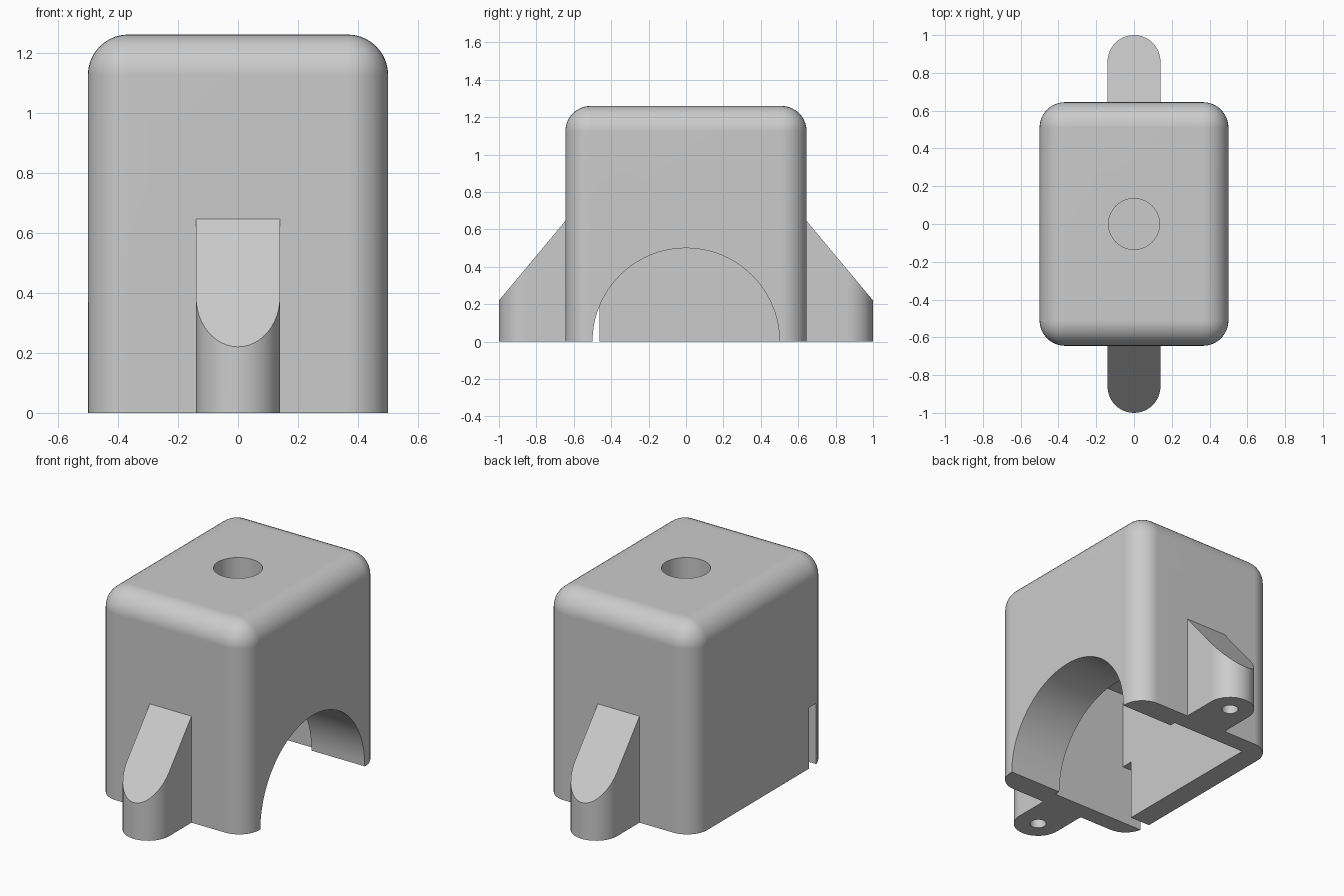
import bpy, bmesh, math
from mathutils import Matrix, Vector

default = bpy.data.objects.get("Cube")
if default:
    bpy.data.objects.remove(default, do_unlink=True)

grey = bpy.data.materials.new("plain_grey")
grey.use_nodes = True
grey.diffuse_color = (0.6, 0.6, 0.6, 1)
grey.node_tree.nodes["Principled BSDF"].inputs["Base Color"].default_value = (0.6, 0.6, 0.6, 1)

HALF_X, HALF_Y, HEIGHT = 0.5, 0.645, 1.26
FILLET, LUG_R = 0.135, 0.14


def make(name, bm):
    bmesh.ops.recalc_face_normals(bm, faces=bm.faces[:])
    mesh = bpy.data.meshes.new(name)
    bm.to_mesh(mesh)
    bm.free()
    mesh.materials.append(grey)
    obj = bpy.data.objects.new(name, mesh)
    bpy.context.collection.objects.link(obj)
    return obj


def box_bm(low, high):
    bm = bmesh.new()
    low, high = Vector(low), Vector(high)
    size = high - low
    bmesh.ops.create_cube(bm, size=1, matrix=Matrix.Translation((low + high) / 2)
                          @ Matrix.Diagonal((*size, 1)))
    return bm


def cylinder(name, radius, start, end, segments=48):
    bm = bmesh.new()
    start, end = Vector(start), Vector(end)
    axis = end - start
    turn = axis.to_track_quat('Z', 'Y').to_matrix().to_4x4()
    bmesh.ops.create_cone(bm, cap_ends=True, segments=segments, radius1=radius,
                          radius2=radius, depth=axis.length,
                          matrix=Matrix.Translation((start + end) / 2) @ turn)
    return make(name, bm)


def lug(name, side):
    # Round-ended upright prism, trimmed by a sloping plane
    bm = bmesh.new()
    centre = 1 - LUG_R
    outline = [(LUG_R, 0.6)]
    for i in range(25):
        a = math.pi * i / 24
        outline.append((LUG_R * math.cos(a), centre + LUG_R * math.sin(a)))
    outline.append((-LUG_R, 0.6))
    base = bm.faces.new([bm.verts.new((x, y * side, 0)) for x, y in outline])
    up = bmesh.ops.extrude_face_region(bm, geom=[base])
    bmesh.ops.translate(bm, vec=(0, 0, 0.9),
                        verts=[v for v in up["geom"] if isinstance(v, bmesh.types.BMVert)])
    cut = bmesh.ops.bisect_plane(bm, geom=bm.verts[:] + bm.edges[:] + bm.faces[:],
                                 plane_co=(0, side, 0.22),
                                 plane_no=(0, 0.425 * side, 0.355), clear_outer=True)
    rim = [e for e in cut["geom_cut"] if isinstance(e, bmesh.types.BMEdge)]
    bmesh.ops.holes_fill(bm, edges=rim, sides=0)
    return make(name, bm)


def combine(target, tool, operation):
    mod = target.modifiers.new(tool.name, 'BOOLEAN')
    mod.operation, mod.solver, mod.object = operation, 'EXACT', tool
    bpy.ops.object.select_all(action='DESELECT')
    target.select_set(True)
    bpy.context.view_layer.objects.active = target
    bpy.ops.object.modifier_apply(modifier=mod.name)
    bpy.data.objects.remove(tool, do_unlink=True)


# Housing block: all edges rounded except around the base
bm = box_bm((-HALF_X, -HALF_Y, 0), (HALF_X, HALF_Y, HEIGHT))
edges = [e for e in bm.edges if any(v.co.z > 0.1 for v in e.verts)]
bmesh.ops.bevel(bm, geom=edges, offset=FILLET, segments=10, profile=0.5,
                affect='EDGES', clamp_overlap=True)
housing = make("housing", bm)

# Mounting lugs, front and back
for side, label in ((-1, "front"), (1, "back")):
    combine(housing, lug(label + "_lug", side), 'UNION')

# Inner cavity, side arch and cable notch
combine(housing, make("cavity", box_bm((-0.365, -0.535, -0.1), (0.143, 0.535, 0.85))), 'DIFFERENCE')
combine(housing, cylinder("side_arch", 0.5, (0.1, 0, 0), (0.6, 0, 0), 96), 'DIFFERENCE')
combine(housing, make("cable_notch", box_bm((-0.6, -0.535, -0.1), (-0.3, -0.462, 0.37))), 'DIFFERENCE')

# Blind holes in the top and under the lugs
combine(housing, cylinder("top_hole", 0.135, (0, 0, 0.95), (0, 0, 1.4)), 'DIFFERENCE')
for side in (-1, 1):
    y = side * (1 - LUG_R)
    combine(housing, cylinder("screw_hole", 0.047, (0, y, -0.1), (0, y, 0.25), 24), 'DIFFERENCE')

# Smooth rounds, crisp edges
bpy.ops.object.shade_smooth_by_angle(angle=math.radians(25))
weighted = housing.modifiers.new("even_shading", 'WEIGHTED_NORMAL')
weighted.keep_sharp = True
